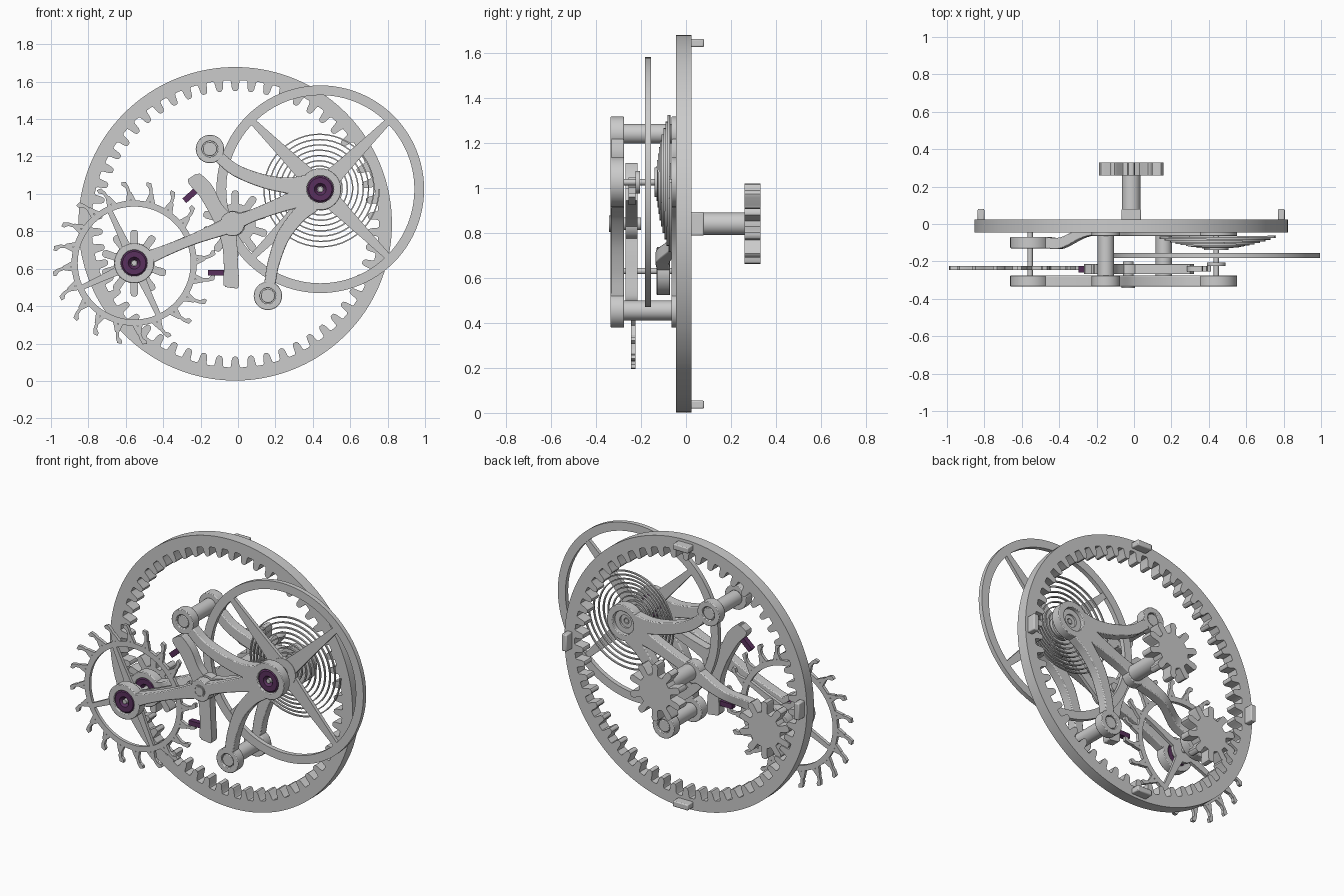
import bpy, bmesh
from math import sin, cos, pi, tau, radians, atan2
from mathutils import Vector

if "Cube" in bpy.data.objects:
    bpy.data.objects.remove(bpy.data.objects["Cube"])

purple = bpy.data.materials.new("jewel_purple")
purple.diffuse_color = (0.10, 0.03, 0.11, 1)
purple.use_nodes = True
purple.node_tree.nodes["Principled BSDF"].inputs["Base Color"].default_value = purple.diffuse_color


def build(name, parts, mat=None, bevel=0):
    bm = bmesh.new()
    for verts, faces in parts:
        vs = [bm.verts.new(v) for v in verts]
        for f in faces:
            bm.faces.new([vs[i] for i in f])
    bmesh.ops.recalc_face_normals(bm, faces=bm.faces[:])
    me = bpy.data.meshes.new(name)
    bm.to_mesh(me)
    bm.free()
    ob = bpy.data.objects.new(name, me)
    bpy.context.collection.objects.link(ob)
    if mat:
        me.materials.append(mat)
    if bevel:
        b = ob.modifiers.new("bevel", 'BEVEL')
        b.width, b.segments, b.limit_method, b.angle_limit = bevel, 2, 'ANGLE', radians(50)
    return ob


def loft(rings, closed=False):
    n, m = len(rings[0]), len(rings)
    verts = [tuple(p) for r in rings for p in r]
    faces = []
    for i in range(m if closed else m - 1):
        j = (i + 1) % m
        for k in range(n):
            l = (k + 1) % n
            faces.append((i * n + k, i * n + l, j * n + l, j * n + k))
    if not closed:
        faces += [tuple(range(n)), tuple(range((m - 1) * n, m * n))]
    return verts, faces


def prism(outline, y0, y1):
    return loft([[(x, y, z) for x, z in outline] for y in (y0, y1)])


def disc(c, r, y0, y1, n=32):
    return prism([(c[0] + r * cos(tau * i / n), c[1] + r * sin(tau * i / n)) for i in range(n)], y0, y1)


def lathe(c, profile, n=40):
    return loft([[(c[0] + r * cos(tau * i / n), y, c[1] + r * sin(tau * i / n)) for r, y in profile]
                 for i in range(n)], True)


def annulus(c, ro, ri, y0, y1, n=40):
    return lathe(c, [(ro, y0), (ro, y1), (ri, y1), (ri, y0)], n)


def ribbon(pts, y0, y1, n=7):
    # smooth flat bar through (x, z, half_width, y_offset) points
    P = [Vector((*p, 0)[:4]) for p in pts]
    P = [2 * P[0] - P[1]] + P + [2 * P[-1] - P[-2]]
    s = []
    for i in range(1, len(P) - 2):
        a, b, c, d = P[i - 1:i + 3]
        for k in range(n):
            t = k / n
            s.append(b + (c - a) * t / 2 + (2 * a - 5 * b + 4 * c - d) * t * t / 2
                     + (3 * b - a - 3 * c + d) * t ** 3 / 2)
    s.append(P[-2])
    rings = []
    for i, p in enumerate(s):
        t = (s[min(i + 1, len(s) - 1)] - s[max(i - 1, 0)]).to_2d().normalized()
        nx, nz = -t.y * p.z, t.x * p.z
        rings.append([(p.x + q * nx, y + p.w, p.y + q * nz)
                      for q, y in ((1, y0), (1, y1), (-1, y1), (-1, y0))])
    return loft(rings)


def polar(c, r, a):
    return (c[0] + r * cos(a), c[1] + r * sin(a))


def box(c, u, w, h, y0, y1):
    # box centred at c in the front plane, turned by angle u
    d, e = Vector((cos(u), sin(u))) * w / 2, Vector((-sin(u), cos(u))) * h / 2
    c = Vector(c)
    return prism([c + d + e, c - d + e, c - d - e, c + d - e], y0, y1)


def teeth(count, root, tip, phase=0.0):
    # (angle, radius) steps of a gear outline with rounded tips
    shape = [(0, 0), (.18, 0), (.24, .12), (.29, .75), (.36, .95), (.43, 1),
             (.57, 1), (.64, .95), (.71, .75), (.76, .12), (.82, 0)]
    return [((i + f - .5) * tau / count + phase, root + (tip - root) * h)
            for i in range(count) for f, h in shape]


def pinion(c, y0, y1, phase):
    return prism([polar(c, r, a) for a, r in teeth(10, .108, .178, phase)], y0, y1)


C, ESC, BAL = (-.015, .84), (-.555, .63), (.44, 1.025)
MID, P1, P2 = (-.03, .84), (-.15, 1.24), (.16, .455)

# fixed internal gear ring with four rear lugs
rings = []
for a, r in teeth(54, .768, .71, pi / 54):
    (ox, oz), (ix, iz) = polar(C, .838, a), polar(C, r, a)
    rings.append([(ox, -.045, oz), (ox, .025, oz), (ix, .025, iz), (ix, -.045, iz)])
build("ring_gear", [loft(rings, True)])
build("ring_lugs", [box(polar(C, .803, k * pi / 2), k * pi / 2, .036, .105, .02, .08) for k in range(4)], bevel=.006)

# rear drive pinion and shaft
build("drive_pinion", [pinion(C, .26, .33, pi / 2)])
build("drive_shaft", [disc(C, .05, -.065, .265)])

# cage: front plate, back plate and pillars
for name, y0, y1, dy in (("front_plate", -.335, -.275, 0), ("back_plate", -.065, -.005, -.065)):
    arms = [
        [(-.465, .665, .036, dy), (-.38, .70, .03, dy), (-.24, .757, .029, 0), (-.08, .82, .042, 0), (-.03, .84, .045, 0)],
        [(-.03, .84, .042), (.08, .885, .033), (.25, .95, .042), (.355, .99, .06)],
        [(-.10, 1.195, .03), (-.01, 1.125, .032), (.13, 1.07, .036), (.26, 1.045, .042), (.36, 1.045, .055)],
        [(.17, .52, .03), (.19, .63, .032), (.24, .77, .036), (.32, .88, .04), (.395, .95, .05)]]
    build(name + "_arms", [ribbon(p, y0, y1) for p in arms], bevel=.005)
    hubs = [annulus(ESC, .107, .07, y0 + dy, y1 + dy), annulus(BAL, .112, .072, y0, y1), disc(MID, .066, y0, y1)]
    hubs += [annulus(p, .076, .042, y0, y1) for p in (P1, P2)]
    build(name + "_hubs", hubs, bevel=.004)
build("pillars", [disc(p, .038, -.33, -.01) for p in (P1, P2)], bevel=.004)
build("pillar_collars", [annulus(p, .044, .03, -.275, -.06) for p in (P1, P2)])
build("centre_pivot", [annulus(MID, .036, .03, -.341, -.32), disc(MID, .028, -.341, -.2)])


# pivot jewels
def jewel(c, y0, y1):
    m = (y0 + y1) / 2
    return lathe(c, [(.071, y0 + .008), (.062, y0), (.032, y0), (.016, m), (.032, y1), (.062, y1), (.071, y1 - .008)])


build("escape_jewels", [jewel(ESC, -.332, -.285), jewel(ESC, -.128, -.082)], purple)
build("balance_jewel", [jewel(BAL, -.332, -.285)], purple)
build("balance_rear_seat", [annulus(BAL, .073, .04, -.06, -.03), annulus(BAL, .042, .018, -.055, -.042)])
build("pivot_staffs", [disc(ESC, .014, -.33, 0, 16), disc(BAL, .014, -.33, -.04, 16)])

# escape wheel with pinion meshing into the ring
ew = [annulus(ESC, .335, .302, -.245, -.225, 80), annulus(ESC, .075, .013, -.245, -.225)]
for k in range(4):
    a = radians(25 + 90 * k)
    ew.append(ribbon([(*polar(ESC, .06, a), .026), (*polar(ESC, .18, a), .018), (*polar(ESC, .31, a), .014)], -.245, -.225))
for k in range(20):
    a = tau * k / 20 + .06
    for w in (-.065, .045):
        ew.append(ribbon([(*polar(ESC, .325, a + w), .011), (*polar(ESC, .378, a + .01), .011)], -.245, -.225, 1))
    ew.append(prism([polar(ESC, r, a + t) for r, t in
                     ((.36, -.02), (.36, .025), (.405, .055), (.42, .10), (.437, .10), (.437, .045), (.41, .012))], -.245, -.225))
build("escape_wheel", ew)
build("escape_pinion", [pinion(ESC, -.045, .02, pi / 10)])

# pallet lever with fork and two pallet stones
y = (-.268, -.215)
lever = [
    ribbon([(-.243, 1.095, .02), (-.232, 1.08, .04), (-.175, 1.02, .044), (-.125, .93, .04), (-.07, .84, .05),
            (-.045, .73, .04), (-.038, .62, .038), (-.036, .52, .042), (-.038, .498, .03)], *y),
    ribbon([(-.06, .828, .06), (.05, .875, .035), (.2, .93, .025), (.31, .972, .03)], *y),
    disc(MID, .07, *y)]
for s in (1, -1):
    u = atan2(.185, .47)
    d, e = Vector((cos(u), sin(u))), Vector((-sin(u), cos(u))) * s
    q = Vector((.30, .97))
    tips = [(q, .018), (q + e * .042 + d * .025, .016), (q + e * .036 + d * .085, .011)]
    lever.append(ribbon([(p.x, p.y, w) for p, w in tips], -.255, -.225))
build("pallet_lever", lever, bevel=.004)
build("pallet_stones", [box((-.235, 1.01), radians(42), .14, .032, -.258, -.225),
                        box((-.095, .578), 0, .13, .03, -.258, -.225)], purple)

# balance wheel with tapered spokes and roller
bw = [annulus(BAL, .555, .503, -.183, -.155, 96), annulus(BAL, .085, .013, -.183, -.155)]
for k in range(4):
    a = radians(45 + 90 * k)
    bw.append(ribbon([(*polar(BAL, .05, a), .05), (*polar(BAL, .25, a), .034), (*polar(BAL, .515, a), .017)], -.18, -.158))
build("balance_wheel", bw)
build("balance_roller", [disc(BAL, .05, -.225, -.205), disc(polar(BAL, .04, pi * 1.12), .01, -.255, -.205, 12)])

# domed hairspring
turns, steps, rings = 9, 48, []
for i in range(turns * steps + 1):
    t = i / (turns * steps)
    r, a = .06 + .255 * t, i * tau / steps
    yy = -.068 - .06 * (1 - (r / .315) ** 2)
    rings.append([(*polar(BAL, r + s * .0035, a), yy + h * .006) for s, h in ((1, -1), (1, 1), (-1, 1), (-1, -1))])
rings = [[(x, h, z) for x, z, h in r] for r in rings]
build("hairspring", [loft(rings)])
build("hairspring_collet", [annulus(BAL, .066, .012, -.14, -.115)])

# smooth rounds, crisp edges
bpy.ops.object.select_all(action='SELECT')
bpy.context.view_layer.objects.active = bpy.context.collection.objects[0]
bpy.ops.object.shade_smooth_by_angle(angle=radians(35))
